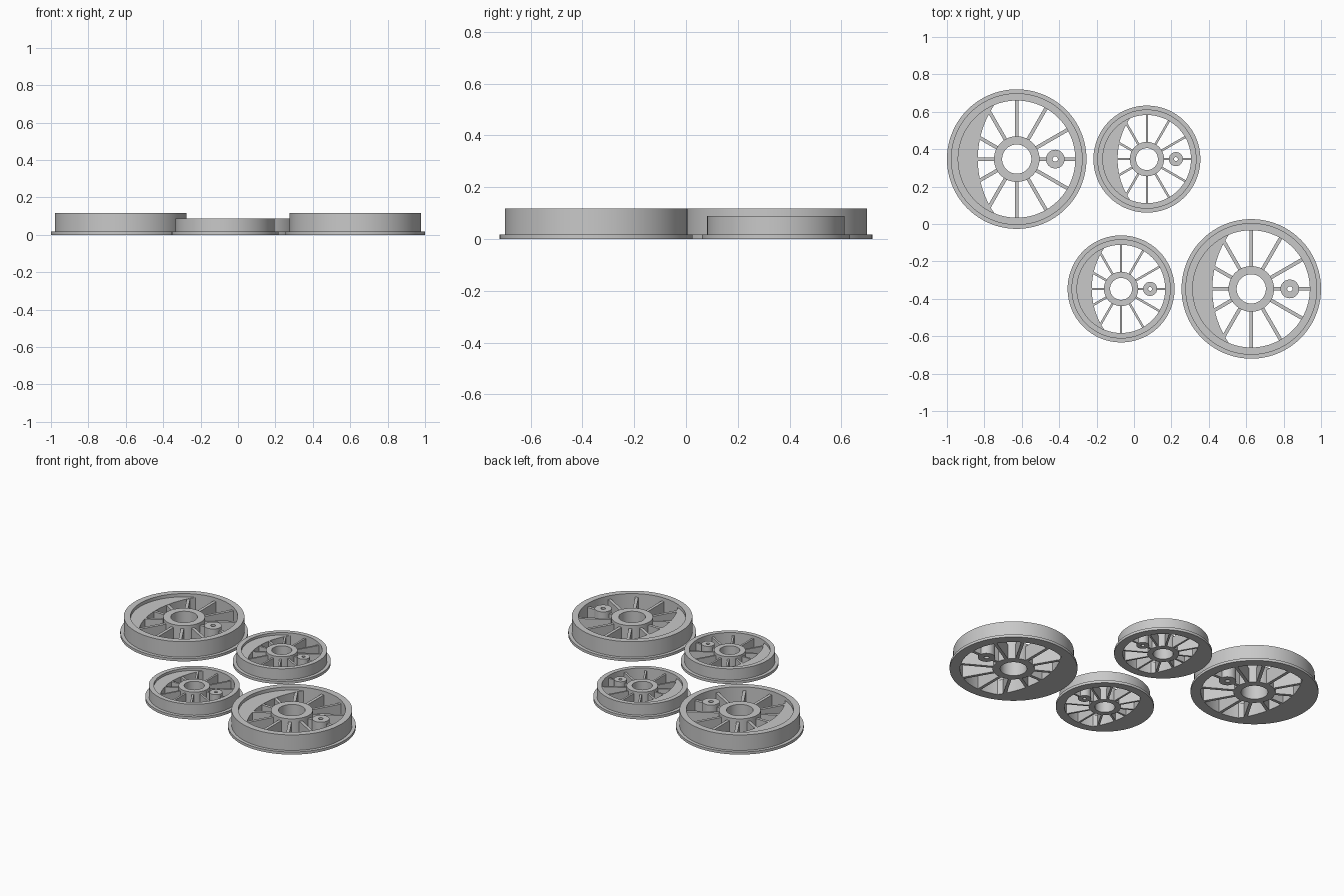
import bpy
import bmesh
from math import cos, sin, pi, sqrt, atan2, radians
from mathutils import Matrix

cube = bpy.data.objects.get("Cube")
if cube:
    bpy.data.objects.remove(cube)

metal = bpy.data.materials.new("plain grey")
metal.use_nodes = True
grey = (0.58, 0.58, 0.58, 1)
metal.diffuse_color = grey
metal.node_tree.nodes["Principled BSDF"].inputs["Base Color"].default_value = grey


def finish(name, bm, location):
    bmesh.ops.recalc_face_normals(bm, faces=bm.faces)
    mesh = bpy.data.meshes.new(name)
    bm.to_mesh(mesh)
    bm.free()
    mesh.materials.append(metal)
    obj = bpy.data.objects.new(name, mesh)
    bpy.context.collection.objects.link(obj)
    obj.location = location
    bpy.ops.object.select_all(action="DESELECT")
    obj.select_set(True)
    bpy.context.view_layer.objects.active = obj
    bpy.ops.object.shade_smooth_by_angle(angle=radians(30))


def lathe(name, profile, location, sides):
    """Sweep a closed (radius, height) profile around the vertical axis."""
    bm = bmesh.new()
    rings = [[bm.verts.new((r * cos(2 * pi * i / sides), r * sin(2 * pi * i / sides), z))
              for r, z in profile] for i in range(sides)]
    n = len(profile)
    for i in range(sides):
        a, b = rings[i], rings[(i + 1) % sides]
        for j in range(n):
            k = (j + 1) % n
            bm.faces.new((a[j], b[j], b[k], a[k]))
    finish(name, bm, location)


def tube(name, inner, outer, top, location, sides=48):
    lathe(name, [(inner, 0), (outer, 0), (outer, top), (inner, top)], location, sides)


def counterweight(name, rim, reach, top, location):
    """Crescent between the rim and a shallow arc crossing the spokes."""
    # Inner arc is centred on the far side of the rim
    radius = rim + reach
    cross_x = (2 * rim * rim - radius * radius) / (2 * rim)
    cross_y = sqrt(rim * rim - cross_x * cross_x)
    rim_half = atan2(cross_y, -cross_x)
    arc_half = atan2(cross_y, rim - cross_x)
    steps = 32
    bm = bmesh.new()
    rows = []
    for i in range(steps + 1):
        t = 2 * i / steps - 1
        a, b = pi + t * rim_half, pi + t * arc_half
        outer = ((rim + 0.004) * cos(a), (rim + 0.004) * sin(a))
        inner = (rim + radius * cos(b), radius * sin(b))
        rows.append([bm.verts.new((x, y, z)) for (x, y), z in
                     ((outer, 0), (inner, 0), (inner, top), (outer, top))])
    for a, b in zip(rows, rows[1:]):
        for j in range(4):
            k = (j + 1) % 4
            bm.faces.new((a[j], b[j], b[k], a[k]))
    bm.faces.new(rows[0])
    bm.faces.new(rows[-1])
    finish(name, bm, location)


def spokes(name, inner, outer, width, top, pin_x, pin_r, location):
    """Twelve radial bars; the one at the crank pin is split around its bore."""
    bm = bmesh.new()
    for i in range(12):
        spans = [(inner, outer)]
        if i == 0:
            spans = [(inner, pin_x - pin_r * 0.8), (pin_x + pin_r * 0.8, outer)]
        for start, end in spans:
            place = (Matrix.Rotation(i * pi / 6, 4, "Z")
                     @ Matrix.Translation(((start + end) / 2, 0, top / 2))
                     @ Matrix.Diagonal((end - start, width, top, 1)))
            bmesh.ops.create_cube(bm, size=1, matrix=place)
    finish(name, bm, location)


def wheel(prefix, x, y, s, flange, width):
    """Spoked wheel lying flat, s scales the large wheel's dimensions."""
    loc = (x, y, 0)
    top, rim, tread = 0.117 * s, 0.313 * s, 0.352 * s
    lathe(prefix + "_rim", [(rim, 0), (flange, 0), (flange, 0.017), (tread, 0.017),
                            (tread, top), (rim, top)], loc, 128)
    tube(prefix + "_hub", 0.078 * s, 0.122 * s, 0.113 * s, loc, 64)
    pin_x, pin_r = 0.206 * s, 0.05 * s
    tube(prefix + "_crank_boss", 0.014 * s, pin_r, 0.113 * s, (x + pin_x, y, 0))
    counterweight(prefix + "_counterweight", rim, 0.208 * s, 0.096 * s, loc)
    spokes(prefix + "_spokes", 0.116 * s, rim + 0.004, width, 0.094 * s,
           pin_x, pin_r, loc)


# Two large and two small wheels, in opposite corners
for side, label in ((-1, "back"), (1, "front")):
    wheel(label + "_large_wheel", 0.627 * side, -0.347 * side, 1, 0.373, 0.019)
    wheel(label + "_small_wheel", -0.069 * side, -0.347 * side, 0.753, 0.286, 0.012)
